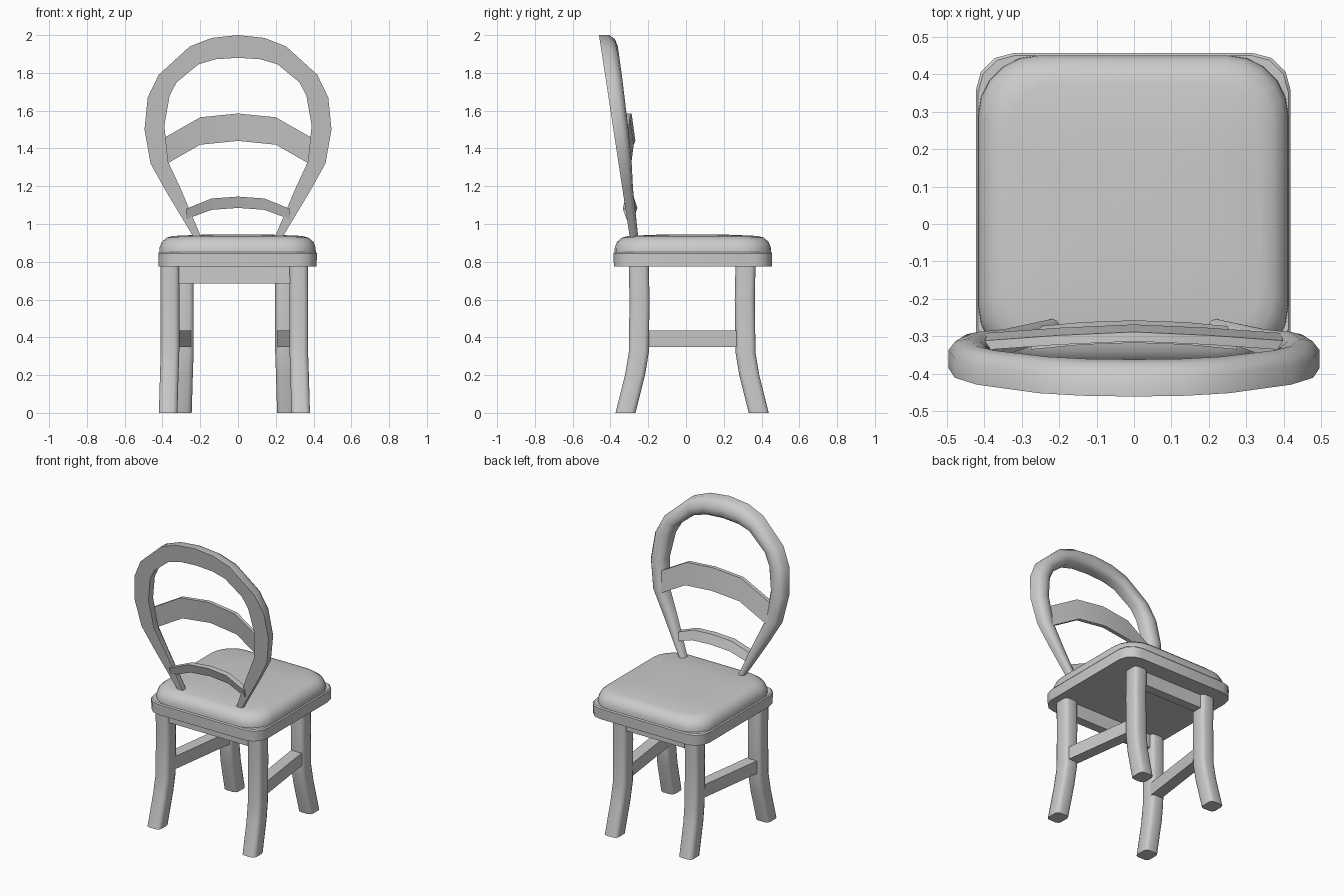
import bpy, bmesh, math
from mathutils import Vector

if "Cube" in bpy.data.objects:
    bpy.data.objects.remove(bpy.data.objects["Cube"], do_unlink=True)

grey = bpy.data.materials.new("plain_grey")
grey.use_nodes = True
grey.diffuse_color = (0.6, 0.6, 0.6, 1)
grey.node_tree.nodes["Principled BSDF"].inputs["Base Color"].default_value = (0.6, 0.6, 0.6, 1)


def loft(name, rings, angle=35):
    """Skin a list of equal-length rings and cap both ends."""
    bm = bmesh.new()
    loops = [[bm.verts.new(p) for p in ring] for ring in rings]
    n = len(loops[0])
    for a, b in zip(loops, loops[1:]):
        for i in range(n):
            j = (i + 1) % n
            bm.faces.new((a[i], a[j], b[j], b[i]))
    bm.faces.new(loops[0][::-1])
    bm.faces.new(loops[-1])
    bmesh.ops.recalc_face_normals(bm, faces=bm.faces)
    mesh = bpy.data.meshes.new(name)
    bm.to_mesh(mesh)
    bm.free()
    mesh.materials.append(grey)
    obj = bpy.data.objects.new(name, mesh)
    bpy.context.collection.objects.link(obj)
    bpy.ops.object.select_all(action='DESELECT')
    obj.select_set(True)
    bpy.context.view_layer.objects.active = obj
    bpy.ops.object.shade_smooth_by_angle(angle=math.radians(angle))
    return obj


def rounded(cx, cy, z, hx, hy, r, seg):
    """Horizontal rectangle ring with rounded corners."""
    pts = []
    for k, (sx, sy) in enumerate(((1, 1), (-1, 1), (-1, -1), (1, -1))):
        for s in range(seg + 1):
            a = math.pi / 2 * (k + s / seg)
            pts.append((cx + sx * (hx - r) + r * math.cos(a),
                        cy + sy * (hy - r) + r * math.sin(a), z))
    return pts


def bar(name, start, end, thick, z0, z1):
    """Straight rail between two points on the floor plan."""
    a, b = Vector(start), Vector(end)
    side = Vector((-(b - a).y, (b - a).x)).normalized() * thick / 2
    ends = []
    for p in (a, b):
        l, r = p + side, p - side
        ends.append([(l.x, l.y, z0), (r.x, r.y, z0), (r.x, r.y, z1), (l.x, l.y, z1)])
    return loft(name, ends)


# Seat board and cushion
SX, SY = -0.002, 0.036
loft("seat_board", [rounded(SX, SY, z, h, h, 0.1, 3)
                    for z, h in ((0.775, 0.418), (0.845, 0.42), (0.852, 0.414))])
loft("seat_cushion", [rounded(SX, SY, z, h, h, r, 5) for z, h, r in (
    (0.85, 0.414, 0.16), (0.875, 0.413, 0.16), (0.905, 0.402, 0.16),
    (0.928, 0.375, 0.15), (0.937, 0.34, 0.14), (0.943, 0.2, 0.1), (0.945, 0.08, 0.04))], 50)

# Legs, splayed at the feet; the pair away from the backrest stands closer together
CX = -0.019
for side, s in (("right", -1), ("left", 1)):
    for row, x, y, d in (("front", 0.341, -0.25, -1), ("back", 0.265, 0.315, 1)):
        path = ((0, 0.07, 0.01), (0.205, 0.019, 0.004), (0.32, 0.0, 0), (0.6, -0.004, 0), (0.78, 0, 0))
        loft(f"{side}_{row}_leg",
             [rounded(CX + s * (x + dx), y + d * dy, z, 0.049, 0.053, 0.024, 2)
              for z, dy, dx in path], 50)
    # Side stretcher
    bar(f"{side}_stretcher", (CX + s * 0.335, -0.24), (CX + s * 0.262, 0.3), 0.075, 0.35, 0.435)

# Aprons under the seat
bar("front_apron", (CX - 0.32, -0.25), (CX + 0.32, -0.25), 0.06, 0.685, 0.78)
bar("back_apron", (CX - 0.25, 0.315), (CX + 0.25, 0.315), 0.06, 0.685, 0.78)


# Backrest hoop: outer and inner outline with depth, mirrored across x
def lean(z):
    return -0.3 - (z - 0.945) * 0.152


half = [  # outer x, outer z, inner x, inner z, depth
    (0.235, 0.93, 0.195, 0.93, 0.045), (0.385, 1.18, 0.305, 1.19, 0.056),
    (0.463, 1.32, 0.37, 1.33, 0.07), (0.495, 1.5, 0.39, 1.52, 0.08),
    (0.478, 1.67, 0.362, 1.68, 0.085), (0.42, 1.79, 0.325, 1.75, 0.088),
    (0.255, 1.94, 0.21, 1.845, 0.09), (0.14, 1.985, 0.12, 1.872, 0.09)]
outline = ([(-a, b, -c, e, d) for a, b, c, e, d in half]
           + [(0, 2.0, 0, 1.88, 0.09)] + half[::-1])
section = [(-1, -1), (1, -1), (1, 0.2), (0.65, 0.8), (0, 1), (-0.65, 0.8), (-1, 0.2)]
rings = []
for ox, oz, ix, iz, depth in outline:
    ring = []
    for u, v in section:
        t = (u + 1) / 2
        x, z = ix + (ox - ix) * t, iz + (oz - iz) * t
        ring.append((x, lean(z) + depth * (v + 1) / 2, z))
    rings.append(ring)
loft("backrest_hoop", rings, 50)


# Arched slats, bowed away from the hoop in the middle
def slat(name, stations, thick):
    full = [(-x, a, b, y) for x, a, b, y in stations] + [(0,) + stations[-1][1:]] + stations[::-1]
    full.pop(len(stations) - 1)
    full.pop(len(stations))
    loft(name, [[(x, y + 0.008, lo), (x, y - 0.012, hi),
                 (x, y - 0.012 - thick, hi), (x, y + 0.008 - thick, lo)]
                for x, lo, hi, y in full])


slat("upper_slat", [(0.41, 1.30, 1.445, -0.30), (0.2, 1.42, 1.565, -0.285),
                    (0, 1.44, 1.585, -0.276)], 0.025)
slat("lower_slat", [(0.275, 1.025, 1.08, -0.283), (0.14, 1.075, 1.135, -0.27),
                    (0, 1.085, 1.145, -0.265)], 0.04)
